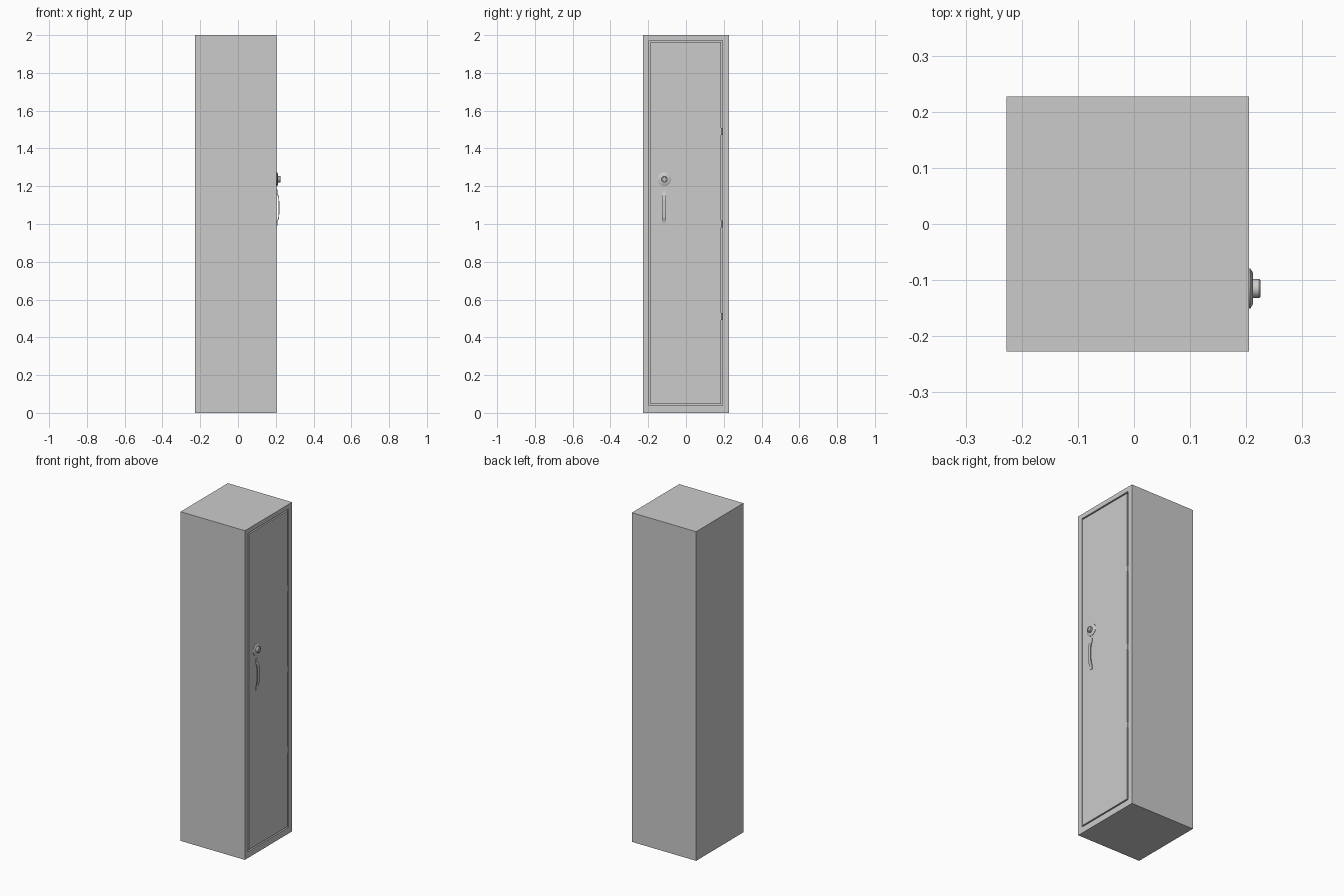
import bpy, bmesh, math
from mathutils import Matrix, Vector

if "Cube" in bpy.data.objects:
    bpy.data.objects.remove(bpy.data.objects["Cube"], do_unlink=True)

grey = bpy.data.materials.new("painted grey metal")
grey.use_nodes = True
grey.diffuse_color = (0.6, 0.6, 0.6, 1)
grey.node_tree.nodes["Principled BSDF"].inputs["Base Color"].default_value = (0.6, 0.6, 0.6, 1)

FACE = 0.205            # plane of the door side
LOCK_Y = -0.115


def finish(name, bm, smooth=False):
    bmesh.ops.recalc_face_normals(bm, faces=bm.faces)
    mesh = bpy.data.meshes.new(name)
    bm.to_mesh(mesh)
    bm.free()
    mesh.materials.append(grey)
    obj = bpy.data.objects.new(name, mesh)
    bpy.context.collection.objects.link(obj)
    if smooth:
        bpy.ops.object.select_all(action="DESELECT")
        obj.select_set(True)
        bpy.context.view_layer.objects.active = obj
        bpy.ops.object.shade_smooth_by_angle(angle=math.radians(35))
    return obj


def box(bm, lo, hi):
    lo, hi = Vector(lo), Vector(hi)
    place = Matrix.Translation((lo + hi) / 2) @ Matrix.Diagonal((*(hi - lo), 1))
    bmesh.ops.create_cube(bm, size=1, matrix=place)


def lathe(name, profile, centre, steps=32):
    """Revolve (radius, height) points about an axis along x."""
    bm = bmesh.new()
    verts = [bm.verts.new((h, r, 0)) for r, h in profile]
    edges = [bm.edges.new(pair) for pair in zip(verts, verts[1:])]
    bmesh.ops.spin(bm, geom=verts + edges, cent=(0, 0, 0), axis=(1, 0, 0),
                   angle=math.tau, steps=steps, use_duplicate=False)
    bmesh.ops.remove_doubles(bm, verts=bm.verts, dist=0.0001)
    bmesh.ops.translate(bm, verts=bm.verts, vec=centre)
    return finish(name, bm, True)


# Cabinet: a box whose door side is inset and pushed in to form the hollow
bm = bmesh.new()
box(bm, (-0.227, -0.227, 0), (FACE, 0.227, 2))
side = max(bm.faces, key=lambda f: f.calc_center_median().x)
bmesh.ops.inset_region(bm, faces=[side], thickness=0.03)
for v in side.verts:
    v.co.y = 0.192 if v.co.y > 0 else -0.197
    v.co.z = 1.972 if v.co.z > 1 else 0.038
well = bmesh.ops.extrude_discrete_faces(bm, faces=[side])["faces"][0]
bmesh.ops.translate(bm, verts=well.verts, vec=(-0.41, 0, 0))
finish("cabinet", bm)

# Door sits flush in the opening with a narrow gap
bm = bmesh.new()
box(bm, (FACE - 0.02, -0.189, 0.046), (FACE, 0.184, 1.964))
finish("door", bm)

# Hinge barrels in the gap
for label, z in (("lower", 0.51), ("middle", 1.0), ("upper", 1.49)):
    bm = bmesh.new()
    bmesh.ops.create_cone(bm, cap_ends=True, segments=16, radius1=0.004, radius2=0.004,
                          depth=0.035, matrix=Matrix.Translation((FACE - 0.004, 0.188, z)))
    finish(label + "_hinge", bm, True)

# Lock: bevelled collar and a raised barrel with a dished end
lathe("lock_collar", [(0, 0), (0.036, 0), (0.036, 0.002), (0.028, 0.007), (0, 0.007)],
      (FACE, LOCK_Y, 1.237))
lathe("lock_barrel", [(0, 0.005), (0.017, 0.005), (0.017, 0.018), (0.015, 0.02),
                      (0.01, 0.02), (0.009, 0.017), (0, 0.017)],
      (FACE, LOCK_Y, 1.237))

# Handle: bent strip with flat mounting tabs, mirrored about its middle
half = [(0.001, 0.095), (0.001, 0.078), (0.004, 0.07), (0.0095, 0.058),
        (0.011, 0.046), (0.012, 0.02)]
path = half + [(x, -z) for x, z in reversed(half)]
bm = bmesh.new()
outline = path + [(x - 0.004, z) for x, z in reversed(path)]
strip = bm.faces.new([bm.verts.new((FACE + 0.002 + x, LOCK_Y - 0.011, 1.087 + z))
                      for x, z in outline])
grown = bmesh.ops.extrude_face_region(bm, geom=[strip])["geom"]
bmesh.ops.translate(bm, verts=[g for g in grown if isinstance(g, bmesh.types.BMVert)],
                    vec=(0, 0.02, 0))
finish("handle", bm, True)
